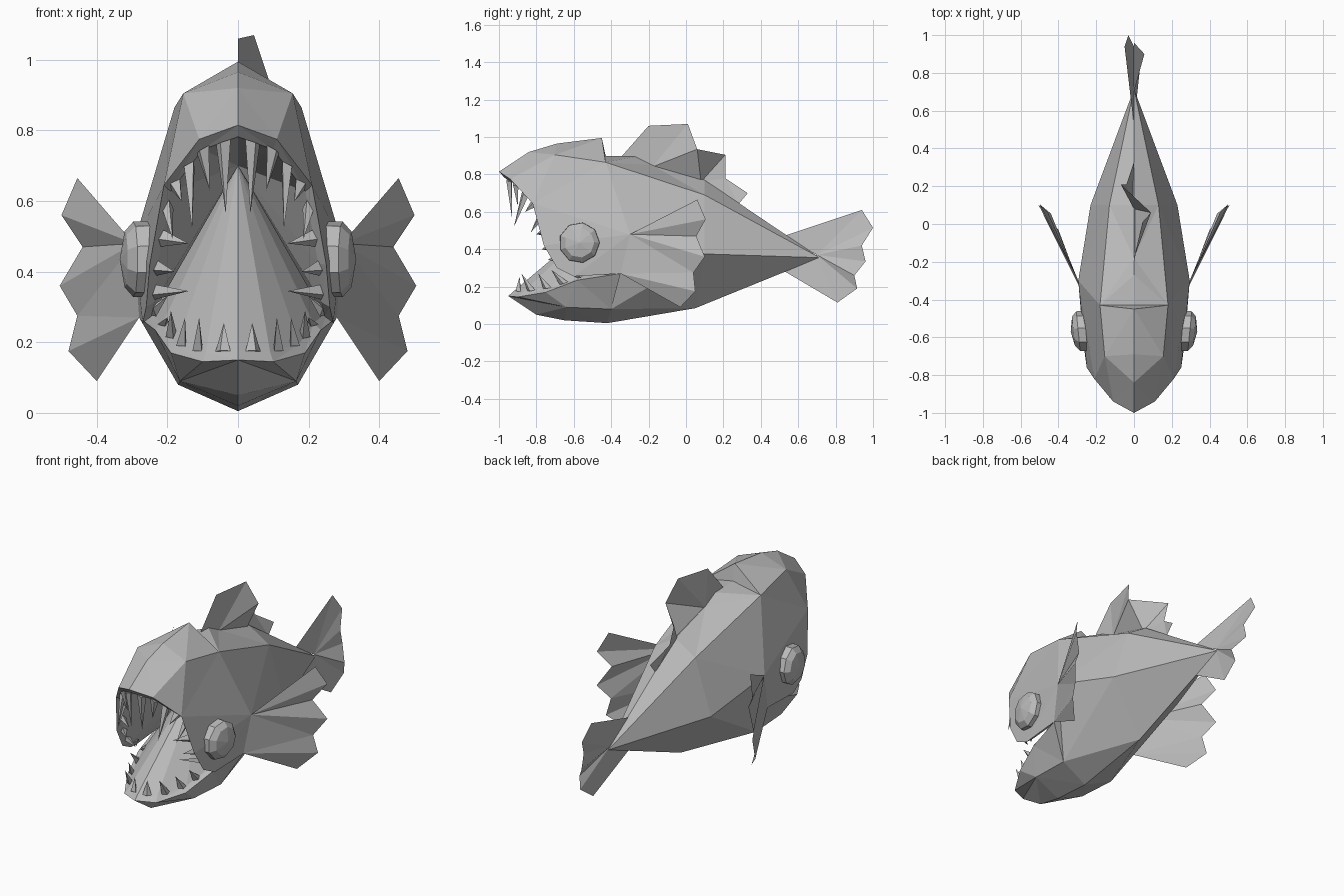
import bpy
import bmesh
import math
from mathutils import Vector

cube = bpy.data.objects.get("Cube")
if cube:
    bpy.data.objects.remove(cube, do_unlink=True)

grey = bpy.data.materials.new("plain grey")
grey.use_nodes = True
grey.diffuse_color = (0.5, 0.5, 0.5, 1)
grey.node_tree.nodes["Principled BSDF"].inputs["Base Color"].default_value = (0.5, 0.5, 0.5, 1)


class Part:
    """Welded flat-faced mesh built from strips between polylines."""

    def __init__(self, name):
        self.name = name
        self.bm = bmesh.new()
        self.cache = {}

    def vert(self, p):
        key = tuple(round(c, 4) + 0.0 for c in p)
        if key not in self.cache:
            self.cache[key] = self.bm.verts.new(key)
        return self.cache[key]

    def face(self, points, both=True):
        for side in ((1, -1) if both else (1,)):
            verts = [self.vert((p[0] * side, p[1], p[2])) for p in points]
            if side < 0:
                verts.reverse()
            if len(set(verts)) == len(verts) and not self.bm.faces.get(verts):
                self.bm.faces.new(verts)

    def bridge(self, a, b, both=True):
        """Triangulate between two polylines, taking the shorter diagonal."""
        a, b = [Vector(p) for p in a], [Vector(p) for p in b]
        i = j = 0
        while i < len(a) - 1 or j < len(b) - 1:
            step_a = (a[i + 1] - b[j]).length if i < len(a) - 1 else math.inf
            step_b = (b[j + 1] - a[i]).length if j < len(b) - 1 else math.inf
            if step_a <= step_b:
                self.face((a[i], a[i + 1], b[j]), both)
                i += 1
            else:
                self.face((a[i], b[j + 1], b[j]), both)
                j += 1

    def finish(self):
        bmesh.ops.recalc_face_normals(self.bm, faces=self.bm.faces)
        mesh = bpy.data.meshes.new(self.name)
        self.bm.to_mesh(mesh)
        self.bm.free()
        mesh.materials.append(grey)
        obj = bpy.data.objects.new(self.name, mesh)
        bpy.context.collection.objects.link(obj)


# Guide lines of the body, left half
tail = (0, .715, .355)
corner = (.28, -.35, .27)
side = [(.295, -.3, .48), (.23, .1, .375)]
crown = [(0, -1, .815), (0, -.84, .92), (0, -.69, .965), (0, -.45, .995)]
brow = [(.11, -.94, .775), (.155, -.7, .905), (.18, -.43, .865)]
back = [(0, -.43, .9), (0, -.27, .895), (0, -.18, .85), (0, .1, .77), tail]
ridge = [brow[-1], (.13, .1, .69), tail]
upper_lip = [crown[0], brow[0], (.21, -.82, .645), (.25, -.76, .42),
             (.26, -.69, .3), (.27, -.6, .255), corner]
lower_lip = [(0, -.95, .15), (.1, -.9, .145), (.19, -.75, .17), (.235, -.58, .235), corner]
keel = [lower_lip[0], (0, -.8, .05), (0, -.65, .02), (0, -.42, .005), (0, .05, .085)]
chine = [lower_lip[0], (.165, -.64, .09), (.17, -.4, .08), keel[-1]]

# Outer skin
body = Part("body")
body.bridge(crown, brow)
body.face((crown[-1], back[0], ridge[0]))
body.bridge(back, ridge)
body.bridge(brow + ridge[1:], upper_lip[1:3] + side + [tail])
body.bridge(upper_lip[2:], side[:1])
body.bridge([corner] + side, chine[2:])
body.face((side[1], tail, keel[-1]))
body.bridge(lower_lip, chine[:3])
body.bridge(chine, keel)


# Lip rims and mouth cavity
def inset(line):
    middle = Vector((0, 0, .45))
    rim = []
    for p in line:
        q = Vector(p)
        pull = (middle - q) * .09
        rim.append(q + Vector((pull.x, .03, pull.z)))
    return rim


throat = (0, -.3, .7)
upper_rim, lower_rim = inset(upper_lip), inset(lower_lip)
for lip, rim in ((upper_lip, upper_rim), (lower_lip, lower_rim)):
    for k in range(len(lip) - 1):
        body.face((lip[k], lip[k + 1], rim[k + 1]))
        body.face((lip[k], rim[k + 1], rim[k]))
    body.bridge(rim, [throat])
body.finish()


# Teeth: slim pyramids from the rim to given tips
def along(line, t):
    lengths = [(Vector(b) - Vector(a)).length for a, b in zip(line, line[1:])]
    left = t * sum(lengths)
    for k, size in enumerate(lengths):
        if left <= size:
            return Vector(line[k]).lerp(Vector(line[k + 1]), left / size)
        left -= size
    return Vector(line[-1])


def add_teeth(name, rim, teeth, width):
    part = Part(name)
    for t, *tip in teeth:
        root = along(rim, t)
        run = (along(rim, t + .02) - along(rim, t - .02)).normalized() * width
        depth = run.cross(Vector(tip) - root).normalized() * width * .7
        base = [root + run, root + depth, root - run, root - depth]
        part.face(base)
        for k in range(4):
            part.face((base[k], base[k - 1], tip))
    part.finish()


add_teeth("upper_teeth", upper_rim, [
    (.05, .035, -.93, .565), (.12, .08, -.9, .63), (.2, .13, -.92, .52),
    (.28, .16, -.86, .6), (.36, .185, -.83, .49), (.45, .14, -.8, .48),
    (.54, .18, -.77, .4), (.62, .14, -.74, .345), (.72, .2, -.62, .33)], .025)
add_teeth("lower_teeth", lower_rim, [
    (.07, .04, -.89, .255), (.22, .11, -.88, .27), (.36, .15, -.79, .27),
    (.5, .19, -.72, .29), (.65, .2, -.62, .27)], .024)

# Eyes: stepped nine-sided discs
eyes = Part("eyes")
rings = []
for x, radius in ((.23, .11), (.295, .108), (.32, .08), (.335, 0)):
    ring = []
    for k in range(10):
        angle = math.tau * k / 9
        dy = radius * math.cos(angle)
        ring.append((x + dy * .1, -.57 + dy, .435 + radius * math.sin(angle)))
    rings.append(ring)
for a, b in zip(rings, rings[1:]):
    for k in range(9):
        if b is rings[-1]:
            eyes.face((a[k], a[k + 1], b[0]))
        else:
            eyes.face((a[k], a[k + 1], b[k + 1], b[k]))
eyes.finish()


# Folded fins
def add_fin(name, base, edge, both=False):
    fin = Part(name)
    fin.bridge(base, edge, both)
    fin.finish()


add_fin("dorsal_fin",
        [(0, -.35, .89), (0, -.18, .84), (0, .08, .76), (0, .28, .64)],
        [(0, -.2, 1.06), (.045, .01, 1.07), (.09, .06, .935),
         (-.07, .21, .905), (-.04, .21, .78), (0, .33, .7)])
add_fin("tail_fin",
        [(0, .52, .47), (0, .7, .37), (0, .53, .28)],
        [(-.05, .94, .61), (-.03, 1, .515), (0, .94, .42), (0, .96, .335),
         (.055, .9, .26), (.04, .915, .19), (.03, .81, .115)])
add_fin("side_fins",
        [side[0], corner],
        [(.455, .06, .665), (.5, .105, .56), (.44, .055, .47), (.505, .1, .36),
         (.455, .04, .275), (.48, .05, .175), (.4, -.03, .09)], both=True)
